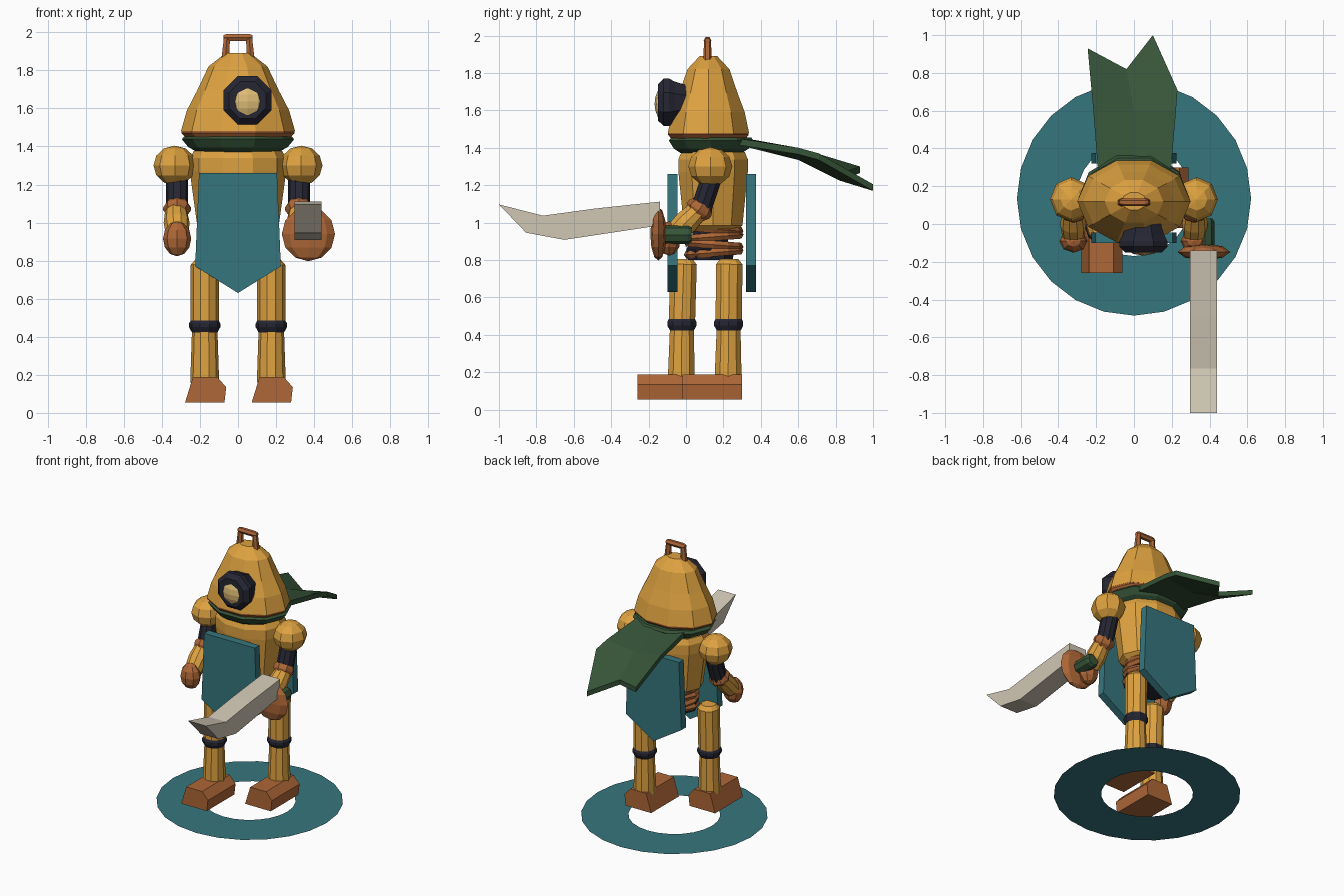
import bpy, bmesh, math
from mathutils import Vector

if "Cube" in bpy.data.objects:
    bpy.data.objects.remove(bpy.data.objects["Cube"])


def material(name, r, g, b):
    m = bpy.data.materials.new(name)
    lin = [((c / 255 + 0.055) / 1.055) ** 2.4 for c in (r, g, b)]
    m.diffuse_color = (*lin, 1)
    m.use_nodes = True
    m.node_tree.nodes["Principled BSDF"].inputs["Base Color"].default_value = m.diffuse_color
    return m


GOLD = material("gold", 222, 162, 64)
COPPER = material("copper", 174, 103, 55)
DARK = material("dark_rubber", 38, 38, 52)
TEAL = material("teal", 54, 118, 126)
GREEN = material("green_cloth", 54, 84, 56)
BLADE = material("pale_blade", 208, 199, 180)
GLASS = material("pale_glass", 222, 188, 118)


def finish(name, bm, mat):
    bmesh.ops.recalc_face_normals(bm, faces=bm.faces)
    me = bpy.data.meshes.new(name)
    bm.to_mesh(me)
    bm.free()
    me.materials.append(mat)
    ob = bpy.data.objects.new(name, me)
    bpy.context.collection.objects.link(ob)
    return ob


def revolve(name, mat, p, q, profile, n=10, scale=(1, 1), phase=0.0):
    """Closed lathe between p and q; profile is (radius, fraction along axis)."""
    p, q = Vector(p), Vector(q)
    rot = (q - p).to_track_quat('Z', 'Y') if (q - p).xy.length > 1e-4 else None
    length = (q - p).length
    bm = bmesh.new()
    rings = []
    for r, t in profile:
        ring = []
        for i in range(n):
            a = 2 * math.pi * i / n + phase
            v = Vector((r * scale[0] * math.cos(a), r * scale[1] * math.sin(a), t * length))
            if rot:
                v = rot @ v
            ring.append(bm.verts.new(p + v))
        rings.append(ring)
    for a, b in zip(rings, rings[1:]):
        for i in range(n):
            bm.faces.new((a[i], a[(i + 1) % n], b[(i + 1) % n], b[i]))
    bm.faces.new(rings[0])
    bm.faces.new(rings[-1])
    bmesh.ops.remove_doubles(bm, verts=bm.verts, dist=1e-5)
    return finish(name, bm, mat)


def ball(name, mat, loc, radii, u=8, v=6):
    bm = bmesh.new()
    bmesh.ops.create_uvsphere(bm, u_segments=u, v_segments=v, radius=1)
    for vert in bm.verts:
        vert.co = Vector(loc) + vert.co * Vector(radii)
    return finish(name, bm, mat)


def extrude(name, mat, outline, depth):
    """Prism from a 3D outline, pushed along the depth vector."""
    bm = bmesh.new()
    f = bm.faces.new([bm.verts.new(p) for p in outline])
    res = bmesh.ops.extrude_face_region(bm, geom=[f], use_keep_orig=True)
    verts = [g for g in res["geom"] if isinstance(g, bmesh.types.BMVert)]
    bmesh.ops.translate(bm, vec=depth, verts=verts)
    return finish(name, bm, mat)


# Flat ground ring
bm = bmesh.new()
N = 24
rings = [[bm.verts.new((r * math.sin(2 * math.pi * i / N), 0.135 - r * math.cos(2 * math.pi * i / N), 0))
          for i in range(N)] for r in (0.305, 0.62)]
for i in range(N):
    j = (i + 1) % N
    bm.faces.new((rings[0][i], rings[1][i], rings[1][j], rings[0][j]))
base = finish("base_ring", bm, TEAL)
if base.data.polygons[0].normal.z < 0:
    base.data.flip_normals()

# Legs in a walking stance: x, ankle y, knee y, hip y, toe y
FOOT = [(-0.103, 0.055), (0.104, 0.055), (0.113, 0.135), (0.066, 0.188), (-0.062, 0.188)]
for side, x, ya, yk, yh, toe in (("left", -0.175, -0.025, -0.022, -0.012, -0.26),
                                 ("right", 0.175, 0.225, 0.228, 0.232, -0.02)):
    extrude(side + "_foot", COPPER, [(x + a, toe, z) for a, z in FOOT], (0, 0.32, 0))
    revolve(side + "_shin", GOLD, (x, ya, 0.16), (x, yk, 0.46), [(0.076, 0), (0.066, 1)])
    revolve(side + "_knee", DARK, (x, yk, 0.41), (x, yk, 0.51),
            [(0.06, 0), (0.082, 0.4), (0.082, 0.6), (0.06, 1)])
    revolve(side + "_thigh", GOLD, (x, yk, 0.46), (x, yh, 0.805),
            [(0.074, 0), (0.074, 0.92), (0.05, 1)])

# Pelvis and coiled waist
revolve("pelvis", DARK, (0, 0.13, 0.80), (0, 0.13, 1.0), [(0.14, 0), (0.15, 0.3), (0.11, 0.5), (0.11, 1)],
        scale=(1.15, 0.9))
for k in range(4):
    bpy.ops.mesh.primitive_torus_add(major_segments=12, minor_segments=6, major_radius=0.135,
                                     minor_radius=0.025, location=(0, 0.148, 0.84 + 0.042 * k),
                                     rotation=(0.08 * (-1) ** k, 0, 0))
    ob = bpy.context.object
    ob.name = "waist_coil"
    ob.scale.x = 1.15
    ob.data.materials.append(COPPER)

# Barrel torso
revolve("torso", GOLD, (0, 0.145, 0.96), (0, 0.145, 1.39),
        [(0.14, 0), (0.165, 0.06), (0.195, 0.72), (0.195, 0.88), (0.178, 0.97), (0.11, 1)], scale=(1.3, 1))

# Front and back tabard plates
TABARD = [(-0.205, 1.26), (0.205, 1.26), (0.225, 0.77), (0, 0.63), (-0.225, 0.77)]
for name, y in (("front_tabard", -0.1), ("back_tabard", 0.32)):
    extrude(name, TEAL, [(x, y, z) for x, z in TABARD], (0, 0.055, 0))

# Arms
for side, s in (("left", -1), ("right", 1)):
    ball(side + "_shoulder", GOLD, (s * 0.332, 0.13, 1.3), (0.112, 0.118, 0.104))
    revolve(side + "_upper_arm", DARK, (s * 0.32, 0.14, 1.25), (s * 0.32, 0.08, 1.07), [(0.058, 0), (0.058, 1)])
    revolve(side + "_elbow", COPPER, (s * 0.32, 0.1, 1.11), (s * 0.32, 0.045, 1.035),
            [(0.05, 0), (0.073, 0.4), (0.073, 0.6), (0.05, 1)], 8)
    revolve(side + "_forearm", GOLD, (s * 0.325, 0.06, 1.06), (s * 0.32, -0.06, 0.94),
            [(0.058, 0), (0.068, 0.5), (0.06, 1)])
    ball(side + "_hand", COPPER, (s * 0.32, -0.09, 0.915), (0.074, 0.062, 0.092))

# Sword: grip, round guard, broad curved blade
revolve("sword_grip", GREEN, (0.375, 0.03, 0.935), (0.375, -0.14, 0.935),
        [(0.04, 0), (0.05, 0.1), (0.05, 1)], 8)
ball("sword_guard", COPPER, (0.37, -0.148, 0.94), (0.14, 0.043, 0.143))
SWORD = [(-0.14, 1.112), (-0.487, 1.075), (-0.765, 1.037), (-1.0, 1.097),
         (-0.855, 0.946), (-0.65, 0.908), (-0.14, 0.985)]
extrude("sword_blade", BLADE, [(0.297, y, z) for y, z in SWORD], (0.143, 0, 0))

# Neck scarf: a wrapped collar
revolve("scarf_collar", GREEN, (0, 0.135, 1.37), (0, 0.135, 1.455),
        [(0.17, 0), (0.21, 0.3), (0.238, 0.8), (0.225, 1)], scale=(1.24, 1))

# Scarf tail with a swallow-tail end
ROWS = [[(-0.19, 0.28, 1.45), (0, 0.32, 1.45), (0.195, 0.28, 1.45)],
        [(-0.215, 0.6, 1.40), (0, 0.6, 1.37), (0.222, 0.6, 1.40)],
        [(-0.245, 0.93, 1.30), (-0.04, 0.82, 1.26), (0.1, 1.0, 1.205), (0.23, 0.71, 1.37)]]
bm = bmesh.new()
a, b, c = [[bm.verts.new(p) for p in row] for row in ROWS]
for f in ((a[0], b[0], b[1], a[1]), (a[1], b[1], b[2], a[2]),
          (b[0], c[0], c[1], b[1]), (b[1], c[1], c[2]), (b[1], c[2], c[3], b[2])):
    bm.faces.new(f)
res = bmesh.ops.extrude_face_region(bm, geom=bm.faces[:], use_keep_orig=True)
bmesh.ops.translate(bm, vec=(0, 0, -0.035), verts=[g for g in res["geom"] if isinstance(g, bmesh.types.BMVert)])
finish("scarf_tail", bm, GREEN)

# Helmet dome and its lower rim
HY = 0.12
revolve("helmet_rim", COPPER, (0, HY, 1.425), (0, HY, 1.485), [(0.25, 0), (0.298, 0.75), (0.298, 1)],
        scale=(1, 0.76))
revolve("helmet_dome", GOLD, (0, HY, 1.48), (0, HY, 1.89),
        [(0.3, 0), (0.268, 0.27), (0.215, 0.52), (0.155, 0.83), (0.065, 1)], scale=(1, 0.76))

# Round window: frame and domed glass
revolve("window_frame", DARK, (0.05, 0.0, 1.643), (0.05, -0.15, 1.643),
        [(0.1, 0), (0.12, 0.4), (0.137, 0.6), (0.137, 0.8), (0.105, 1)], 8, phase=math.pi / 8)
ball("window_glass", GLASS, (0.05, -0.11, 1.635), (0.098, 0.058, 0.098), 10, 8)

# Carrying handle on top
for s in (-1, 1):
    revolve("handle_post", COPPER, (s * 0.066, HY - 0.005, 1.86), (s * 0.058, HY - 0.005, 1.975),
            [(0.024, 0), (0.018, 1)], 6)
revolve("handle_bar", COPPER, (-0.076, HY - 0.005, 1.973), (0.076, HY - 0.005, 1.973),
        [(0.014, 0), (0.021, 0.12), (0.021, 0.88), (0.014, 1)], 6)
